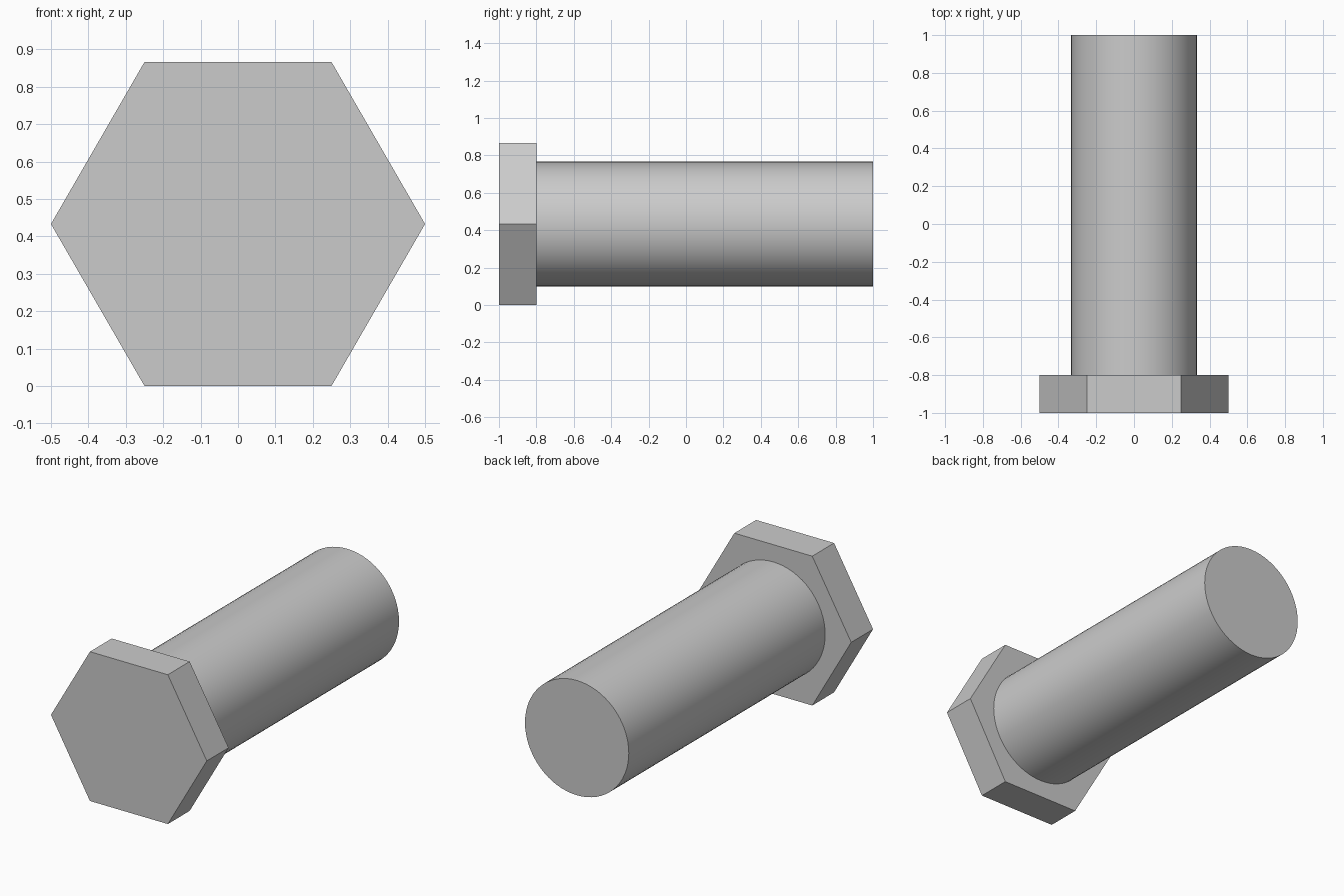
import bpy
import math

if "Cube" in bpy.data.objects:
    bpy.data.objects.remove(bpy.data.objects["Cube"])

AXIS_Z = 0.5 * math.sqrt(3) / 2  # bolt axis height, hexagon rests on its flat


def prism(name, sides, radius, y0, y1):
    """Closed prism along y with its first corner on +x."""
    ring = [(radius * math.cos(2 * math.pi * i / sides),
             radius * math.sin(2 * math.pi * i / sides)) for i in range(sides)]
    verts = [(x, y, z) for y in (y0, y1) for x, z in ring]
    faces = [tuple(range(sides)), tuple(reversed(range(sides, 2 * sides)))]
    for i in range(sides):
        j = (i + 1) % sides
        faces.append((i, i + sides, j + sides, j))
    mesh = bpy.data.meshes.new(name)
    mesh.from_pydata(verts, [], faces)
    mesh.update()
    obj = bpy.data.objects.new(name, mesh)
    obj.location.z = AXIS_Z
    bpy.context.collection.objects.link(obj)
    return obj


# Hexagonal head
prism("bolt_head", 6, 0.5, -1.0, -0.8)

# Round shank
shank = prism("bolt_shank", 64, 0.333, -0.8, 1.0)
bpy.context.view_layer.objects.active = shank
shank.select_set(True)
bpy.ops.object.shade_smooth_by_angle(angle=math.radians(30))
